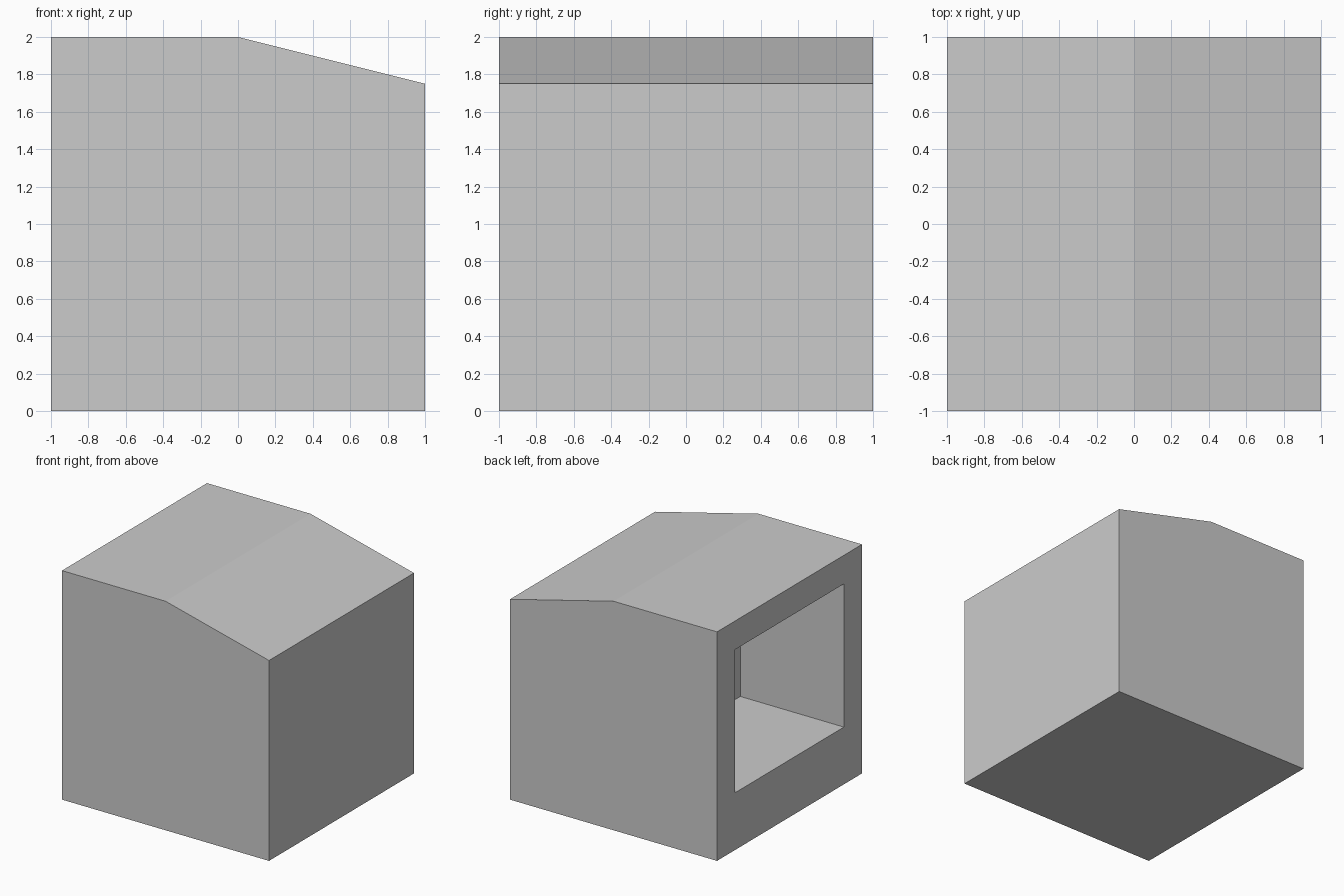
import bpy
import bmesh

if "Cube" in bpy.data.objects:
    bpy.data.objects.remove(bpy.data.objects["Cube"])

bm = bmesh.new()

# Body: front profile (x, z) with a half-sloped roof, extruded front to back
profile = [(-1, 0), (1, 0), (1, 1.75), (0, 2), (-1, 2)]
front = bm.faces.new([bm.verts.new((x, -1, z)) for x, z in profile])
ext = bmesh.ops.extrude_face_region(bm, geom=[front], use_keep_orig=True)
new_verts = [g for g in ext["geom"] if isinstance(g, bmesh.types.BMVert)]
bmesh.ops.translate(bm, verts=new_verts, vec=(0, 2, 0))
bmesh.ops.recalc_face_normals(bm, faces=bm.faces[:])

# Recess: inset the left wall, raise the sill, push inwards to the middle
wall = min(bm.faces, key=lambda f: f.calc_center_median().x)
bmesh.ops.inset_region(bm, faces=[wall], thickness=0.25, use_even_offset=True)
for v in wall.verts:
    if v.co.z < 1:
        v.co.z = 0.5
recess = bmesh.ops.extrude_discrete_faces(bm, faces=[wall])["faces"][0]
bmesh.ops.translate(bm, verts=recess.verts[:], vec=(1, 0, 0))
bmesh.ops.recalc_face_normals(bm, faces=bm.faces[:])

mesh = bpy.data.meshes.new("recessed_block")
bm.to_mesh(mesh)
bm.free()
bpy.context.collection.objects.link(bpy.data.objects.new("recessed_block", mesh))
